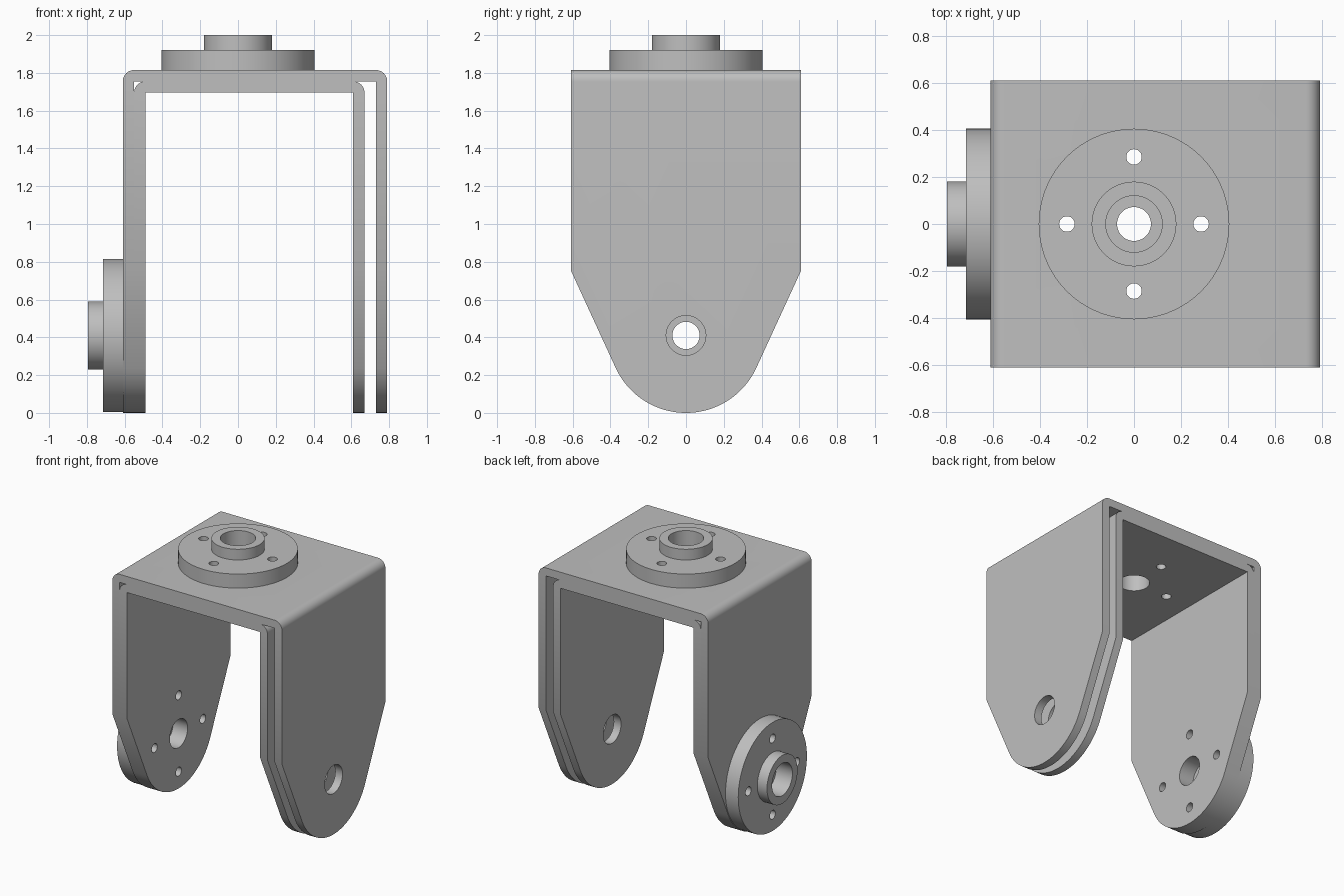
import bpy, bmesh
from math import sin, cos, pi, radians
from mathutils import Matrix, Vector

cube = bpy.data.objects.get("Cube")
if cube:
    bpy.data.objects.remove(cube, do_unlink=True)

metal = bpy.data.materials.new("grey_metal")
metal.use_nodes = True
GREY = (0.52, 0.52, 0.52, 1)
metal.diffuse_color = GREY
metal.node_tree.nodes["Principled BSDF"].inputs["Base Color"].default_value = GREY

AXIS_Z = 0.41      # height of the side pivot
HALF_W = 0.61      # half depth of the bracket
TOP = 1.815
THICK = 0.06
SCREW_RING = 0.285
SIDE = Matrix.Translation((-0.61, 0, AXIS_Z)) @ Matrix.Rotation(-pi / 2, 4, 'Y')
UP = Matrix.Translation((0, 0, TOP))


def make_object(name, bm):
    bmesh.ops.recalc_face_normals(bm, faces=bm.faces)
    mesh = bpy.data.meshes.new(name)
    bm.to_mesh(mesh)
    bm.free()
    mesh.materials.append(metal)
    obj = bpy.data.objects.new(name, mesh)
    bpy.context.collection.objects.link(obj)
    return obj


def prism(name, points, sweep):
    """Flat outline pushed along a vector."""
    bm = bmesh.new()
    face = bm.faces.new([bm.verts.new(p) for p in points])
    ext = bmesh.ops.extrude_face_region(bm, geom=[face])
    verts = [g for g in ext["geom"] if isinstance(g, bmesh.types.BMVert)]
    bmesh.ops.translate(bm, verts=verts, vec=Vector(sweep))
    return make_object(name, bm)


def drill(radius, matrix, start, end, offset=(0, 0), segments=32):
    """Round cutter along the local z of a matrix."""
    bm = bmesh.new()
    place = matrix @ Matrix.Translation((*offset, (start + end) / 2))
    bmesh.ops.create_cone(bm, cap_ends=True, segments=segments, radius1=radius,
                          radius2=radius, depth=end - start, matrix=place)
    obj = make_object("drill_cutter", bm)
    obj.hide_render = True
    return obj


def screw_drills(matrix):
    return [drill(0.033, matrix, -0.2, 0.15,
                  (SCREW_RING * cos(a), SCREW_RING * sin(a)), 24)
            for a in (0, pi / 2, pi, 3 * pi / 2)]


def carve(obj, cutters, operation='DIFFERENCE'):
    for c in cutters:
        mod = obj.modifiers.new("carve", 'BOOLEAN')
        mod.operation = operation
        mod.solver = 'EXACT'
        mod.object = c


def bake(obj):
    graph = bpy.context.evaluated_depsgraph_get()
    mesh = bpy.data.meshes.new_from_object(obj.evaluated_get(graph))
    obj.modifiers.clear()
    obj.data = mesh
    mesh.shade_smooth()
    mesh.set_sharp_from_angle(angle=radians(30))


# Shared cutters: leg outline, pivot holes and screw holes
arc = [radians(-25 - 130 * i / 40) for i in range(41)]
outline = [(HALF_W, 2.1), (HALF_W, 0.755)]
outline += [(0.41 * cos(a), AXIS_Z + 0.41 * sin(a)) for a in arc]
outline += [(-HALF_W, 0.755), (-HALF_W, 2.1)]
silhouette = prism("leg_outline_cutter", [(-1, y, z) for y, z in outline], (2, 0, 0))
silhouette.hide_render = True
pivot_drills = [drill(0.105, SIDE, -1.6, 0.2, segments=48),
                drill(0.105, UP, -0.3, 0.2, segments=48)]
side_screws = screw_drills(SIDE)
top_screws = screw_drills(UP)


# Nested U brackets, bent from sheet with rounded outer corners
def bracket(name, left, right, top):
    r = THICK
    steps = [pi / 2 * i / 10 for i in range(11)]
    pts = [(left, -0.1)]
    pts += [(left + r - r * cos(a), top - r + r * sin(a)) for a in steps]
    pts += [(right - r + r * sin(a), top - r + r * cos(a)) for a in steps]
    pts += [(right, -0.1), (right - r, -0.1), (right - r, top - r),
            (left + r, top - r), (left + r, -0.1)]
    obj = prism(name, [(x, -0.8, z) for x, z in pts], (0, 1.6, 0))
    carve(obj, [silhouette], 'INTERSECT')
    carve(obj, pivot_drills + side_screws + top_screws)
    return obj


# Round servo horn: flange, hub and stepped bore
def horn(name, matrix, screws):
    profile = [(0.072, 0), (0.405, 0), (0.405, 0.105), (0.18, 0.105),
               (0.18, 0.185), (0.12, 0.185), (0.12, 0.05), (0.072, 0.05)]
    bm = bmesh.new()
    verts = [bm.verts.new((r, 0, z)) for r, z in profile]
    edges = [bm.edges.new((v, verts[i - 1])) for i, v in enumerate(verts)]
    bmesh.ops.spin(bm, geom=verts + edges, cent=(0, 0, 0), axis=(0, 0, 1),
                   angle=2 * pi, steps=72)
    bmesh.ops.remove_doubles(bm, verts=bm.verts, dist=0.0005)
    bm.transform(matrix)
    obj = make_object(name, bm)
    carve(obj, screws)
    return obj


parts = [bracket("outer_bracket", -0.61, 0.79, TOP),
         bracket("inner_bracket", -0.55, 0.67, TOP - THICK),
         horn("top_horn", UP, top_screws),
         horn("side_horn", SIDE, side_screws)]
for part in parts:
    bake(part)

for cutter in [silhouette] + pivot_drills + side_screws + top_screws:
    bpy.data.objects.remove(cutter, do_unlink=True)
